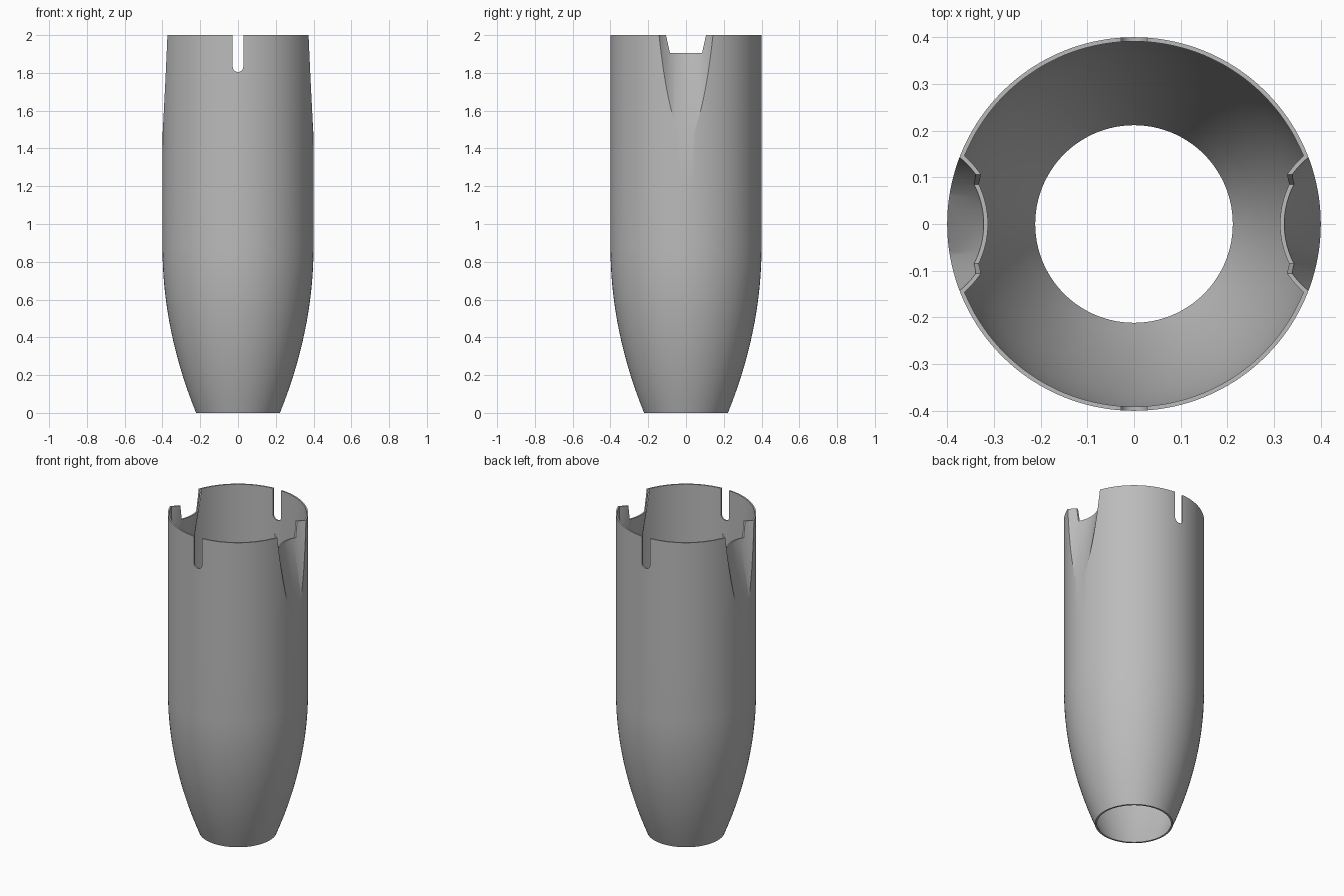
import bpy, bmesh, math

cube = bpy.data.objects.get("Cube")
if cube:
    bpy.data.objects.remove(cube)

RADIUS, HEIGHT, WALL = 0.4, 2.0, 0.009
TAPER_TOP, FOOT_RADIUS = 0.88, 0.222
DENT_RADIUS, DENT_SLOPE, DENT_TOP = 0.183, 0.176, 0.305

grey = bpy.data.materials.new("Plain grey")
grey.use_nodes = True
colour = (0.5, 0.5, 0.5, 1)
grey.diffuse_color = colour
grey.node_tree.nodes["Principled BSDF"].inputs["Base Color"].default_value = colour


def loft(name, rings):
    """Closed solid skinned through rings that share one vertex count."""
    bm = bmesh.new()
    loops = [[bm.verts.new(p) for p in ring] for ring in rings]
    n = len(loops[0])
    for low, high in zip(loops, loops[1:]):
        for i in range(n):
            j = (i + 1) % n
            bm.faces.new((low[i], low[j], high[j], high[i]))
    bm.faces.new(loops[0][::-1])
    bm.faces.new(loops[-1])
    bmesh.ops.recalc_face_normals(bm, faces=bm.faces)
    mesh = bpy.data.meshes.new(name)
    bm.to_mesh(mesh)
    bm.free()
    mesh.materials.append(grey)
    obj = bpy.data.objects.new(name, mesh)
    bpy.context.collection.objects.link(obj)
    return obj


def circle(radius, z, x=0, n=144):
    return [(x + radius * math.cos(i * math.tau / n),
             radius * math.sin(i * math.tau / n), z) for i in range(n)]


def subtract(target, cutter):
    mod = target.modifiers.new("cut", 'BOOLEAN')
    mod.operation, mod.solver, mod.object = 'DIFFERENCE', 'EXACT', cutter
    bpy.context.view_layer.objects.active = target
    bpy.ops.object.modifier_apply(modifier=mod.name)
    bpy.data.objects.remove(cutter)


def body(name, inset, bottom, top):
    """Rounded taper below a straight tube, with a leaning scoop on each side."""
    heights = [bottom] + [TAPER_TOP * i / 14 for i in range(1, 15)] + [1.2, 1.5, top]
    k = (RADIUS - FOOT_RADIUS) / TAPER_TOP ** 2
    solid = loft(name, [circle(RADIUS - inset - k * max(0, TAPER_TOP - z) ** 2, z)
                        for z in heights])
    r = DENT_RADIUS + inset
    for side in (1, -1):
        rings = [circle(r, z, side * (DENT_TOP + DENT_SLOPE * (HEIGHT - z) + DENT_RADIUS), 96)
                 for z in (1.3, 2.3)]
        subtract(solid, loft("scoop_cutter", rings))
    return solid


# Thin shell: outer form minus the same form inset by the wall
shell = body("sleeve_shell", 0, 0, HEIGHT)
subtract(shell, body("inner_cutter", WALL, -0.1, HEIGHT + 0.1))

# Round-bottomed slots at front and back
half = 0.028
slot = [(half, 2.1), (-half, 2.1)] + [
    (half * math.cos(a), 1.833 + half * math.sin(a))
    for a in (math.pi + i * math.pi / 16 for i in range(17))]
subtract(shell, loft("slot_cutter", [[(x, y, z) for x, z in slot] for y in (-0.6, 0.6)]))

# Tapered notches at the top of the two side scoops
notch = [(-0.085, 1.905), (0.085, 1.905), (0.128, 2.1), (-0.128, 2.1)]
subtract(shell, loft("notch_cutter", [[(x, y, z) for y, z in notch] for x in (-0.6, 0.6)]))

bpy.ops.object.select_all(action='DESELECT')
shell.select_set(True)
bpy.context.view_layer.objects.active = shell
bpy.ops.object.shade_smooth_by_angle(angle=math.radians(30))
